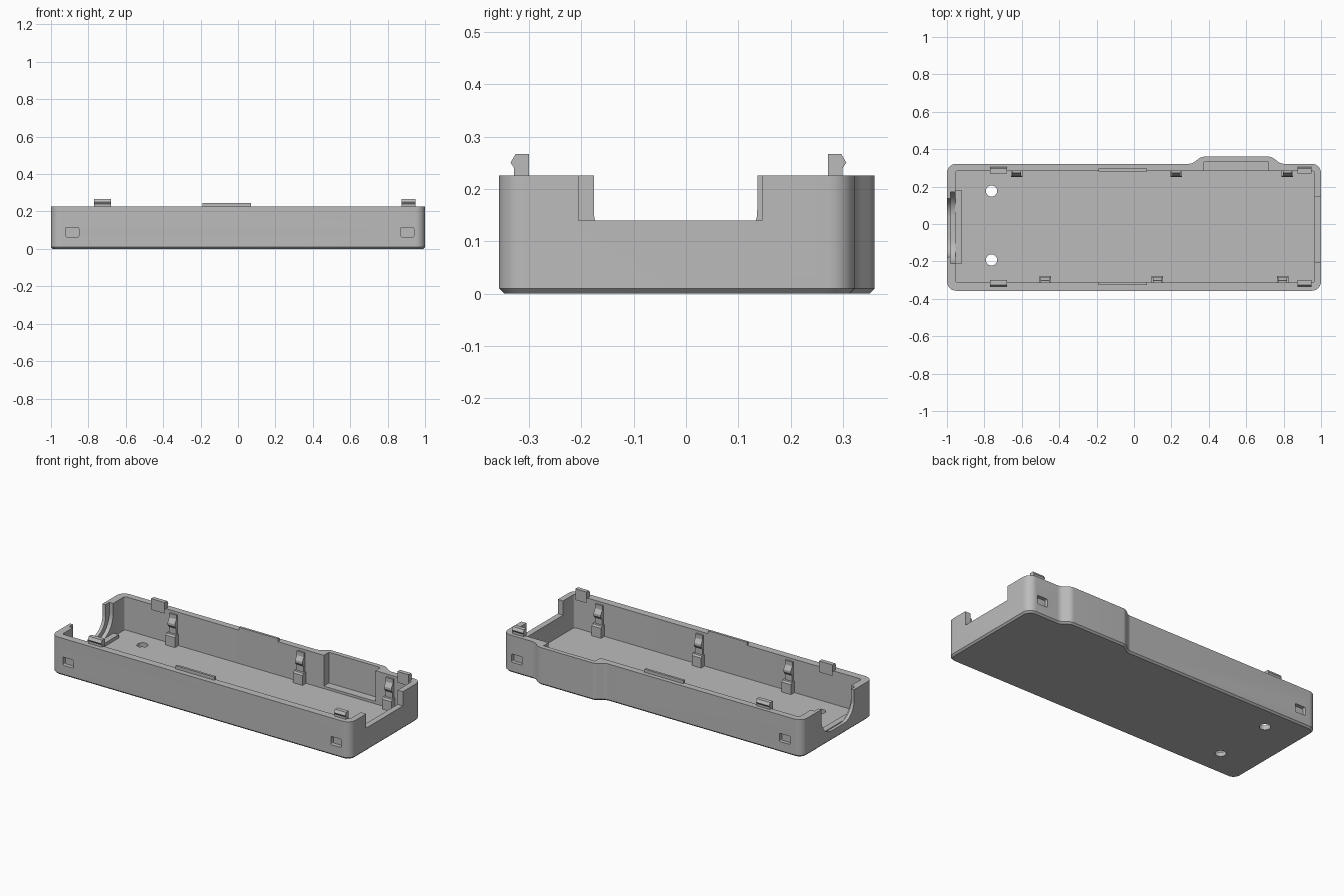
import bpy, bmesh, math
from mathutils import Vector

cube = bpy.data.objects.get("Cube")
if cube:
    bpy.data.objects.remove(cube, do_unlink=True)

grey = bpy.data.materials.new("plain grey")
grey.use_nodes = True
GREY = (0.5, 0.5, 0.5, 1)
grey.diffuse_color = GREY
grey.node_tree.nodes["Principled BSDF"].inputs["Base Color"].default_value = GREY


def rounded(points, steps=8):
    """Turn (a, b, radius) corners into a filleted outline."""
    out, n = [], len(points)
    for i, (a, b, r) in enumerate(points):
        p = Vector((a, b))
        if r == 0:
            out.append(p)
            continue
        u = (Vector(points[i - 1][:2]) - p).normalized()
        v = (Vector(points[(i + 1) % n][:2]) - p).normalized()
        half = u.angle(v) / 2
        centre = p + (u + v).normalized() * (r / math.sin(half))
        d0 = p + u * (r / math.tan(half)) - centre
        d1 = p + v * (r / math.tan(half)) - centre
        sweep = d0.angle_signed(d1)
        for k in range(steps + 1):
            t = -sweep * k / steps
            c, s = math.cos(t), math.sin(t)
            out.append(centre + Vector((d0.x * c - d0.y * s, d0.x * s + d0.y * c)))
    return out


def rect(a0, a1, b0, b1, r=0):
    return rounded([(a0, b0, r), (a1, b0, r), (a1, b1, r), (a0, b1, r)])


def prism(name, outline, axis, lo, hi, chamfer=0):
    """Extrude an outline: (x, y) along z, or (y, z) along x, or (x, z) along y."""
    place = {"z": lambda p, t: (p[0], p[1], t),
             "x": lambda p, t: (t, p[0], p[1]),
             "y": lambda p, t: (p[0], t, p[1])}[axis]
    bm = bmesh.new()
    low = [bm.verts.new(place(p, lo)) for p in outline]
    high = [bm.verts.new(place(p, hi)) for p in outline]
    base = bm.faces.new(low)
    bm.faces.new(high)
    for i in range(len(low)):
        j = (i + 1) % len(low)
        bm.faces.new((low[i], low[j], high[j], high[i]))
    bmesh.ops.recalc_face_normals(bm, faces=bm.faces)
    if chamfer:
        bmesh.ops.bevel(bm, geom=list(base.edges), offset=chamfer, segments=1,
                        affect="EDGES", profile=0.5)
    mesh = bpy.data.meshes.new(name)
    bm.to_mesh(mesh)
    bm.free()
    mesh.materials.append(grey)
    ob = bpy.data.objects.new(name, mesh)
    bpy.context.collection.objects.link(ob)
    return ob


def activate(ob):
    bpy.ops.object.select_all(action="DESELECT")
    ob.select_set(True)
    bpy.context.view_layer.objects.active = ob


def cut(target, cutter):
    mod = target.modifiers.new("cut", "BOOLEAN")
    mod.operation, mod.solver, mod.object = "DIFFERENCE", "EXACT", cutter
    activate(target)
    bpy.ops.object.modifier_apply(modifier=mod.name)
    bpy.data.objects.remove(cutter, do_unlink=True)


FLOOR, RIM = 0.025, 0.226
FRONT_IN, BACK_IN = -0.312, 0.283

# Outer shell, with a bulge along the back wall
shell = prism("case_shell", rounded([
    (-1, -0.357, 0.05), (1, -0.357, 0.05), (1, 0.322, 0.05),
    (0.785, 0.322, 0.05), (0.735, 0.36, 0.05),
    (0.36, 0.36, 0.05), (0.31, 0.322, 0.05), (-1, 0.322, 0.05)]),
    "z", 0, RIM, chamfer=0.01)

# Inner cavity and the pocket in the bulge
cut(shell, prism("cavity", rect(-0.955, 0.965, FRONT_IN, BACK_IN, 0.012), "z", FLOOR, 0.4))
cut(shell, prism("pocket", rect(0.375, 0.72, 0.2, 0.332), "z", 0.04, 0.4))

# Square notch at one end, stepped U-shaped opening at the other
cut(shell, prism("square_notch", rect(-0.205, 0.145, 0.14, 0.4), "x", 0.9, 1.1))
for x0, x1, grow, bottom, r in ((-1.1, -0.9, 0, 0.06, 0.1), (-0.98, -0.9, 0.036, 0.035, 0.13)):
    outline = rounded([(-0.176 - grow, bottom, r), (0.136 + grow, bottom, r),
                       (0.136 + grow, 0.4, 0), (-0.176 - grow, 0.4, 0)], 12)
    cut(shell, prism("round_notch", outline, "x", x0, x1))

# Round holes through the floor
for y in (0.176, -0.192):
    hole = [(-0.762 + 0.03 * math.cos(k * math.pi / 16), y + 0.03 * math.sin(k * math.pi / 16))
            for k in range(32)]
    cut(shell, prism("floor_hole", hole, "z", -0.1, 0.1))

# Snap windows near the corners
for x in (-0.886, 0.905):
    for y0, y1 in ((-0.4, -0.332), (0.3, 0.4)):
        cut(shell, prism("snap_window", rect(x - 0.035, x + 0.035, 0.064, 0.114, 0.006), "y", y0, y1))

activate(shell)
bpy.ops.object.shade_smooth_by_angle(angle=math.radians(30))

# Low sill behind the U-shaped opening
prism("opening_sill", rect(-0.956, -0.92, -0.212, 0.178), "z", FLOOR - 0.005, 0.045)

# Parts on both long walls: depth is measured inward from the wall's inner face
HOOK = [(0.012, 0.2), (0.012, RIM), (-0.016, RIM), (-0.016, 0.24), (-0.023, 0.25),
        (-0.013, 0.267), (0.012, 0.267)]
CLIP_FOOT = [(-0.005, FLOOR - 0.005), (0.033, FLOOR - 0.005), (0.033, 0.085),
             (0.026, 0.095), (-0.005, 0.095)]
CLIP_POST = [(-0.005, 0.09), (0.012, 0.09), (0.012, 0.13), (0.025, 0.145),
             (0.025, 0.16), (0.01, 0.185), (0.01, 0.21), (-0.005, 0.21)]
WALLS = (("front", FRONT_IN, 1, (-0.475, 0.125, 0.795)),
         ("back", BACK_IN, -1, (-0.627, 0.225, 0.82)))
for side, wall, inward, clips in WALLS:
    def along(name, profile, x0, x1):
        return prism(f"{side}_{name}", [(wall + inward * d, z) for d, z in profile], "x", x0, x1)

    # Snap hooks standing above the rim
    for x0, x1 in ((-0.77, -0.68), (0.875, 0.95)):
        along("snap_hook", HOOK, x0, x1)
    # Locating ridge on the rim
    along("rim_ridge", [(0.001, 0.21), (0.001, 0.245), (-0.013, 0.245), (-0.013, 0.21)], -0.19, 0.07)
    # Board clips inside the cavity
    for x in clips:
        along("clip_foot", CLIP_FOOT, x - 0.031, x + 0.031)
        along("clip_post", CLIP_POST, x - 0.024, x + 0.024)
